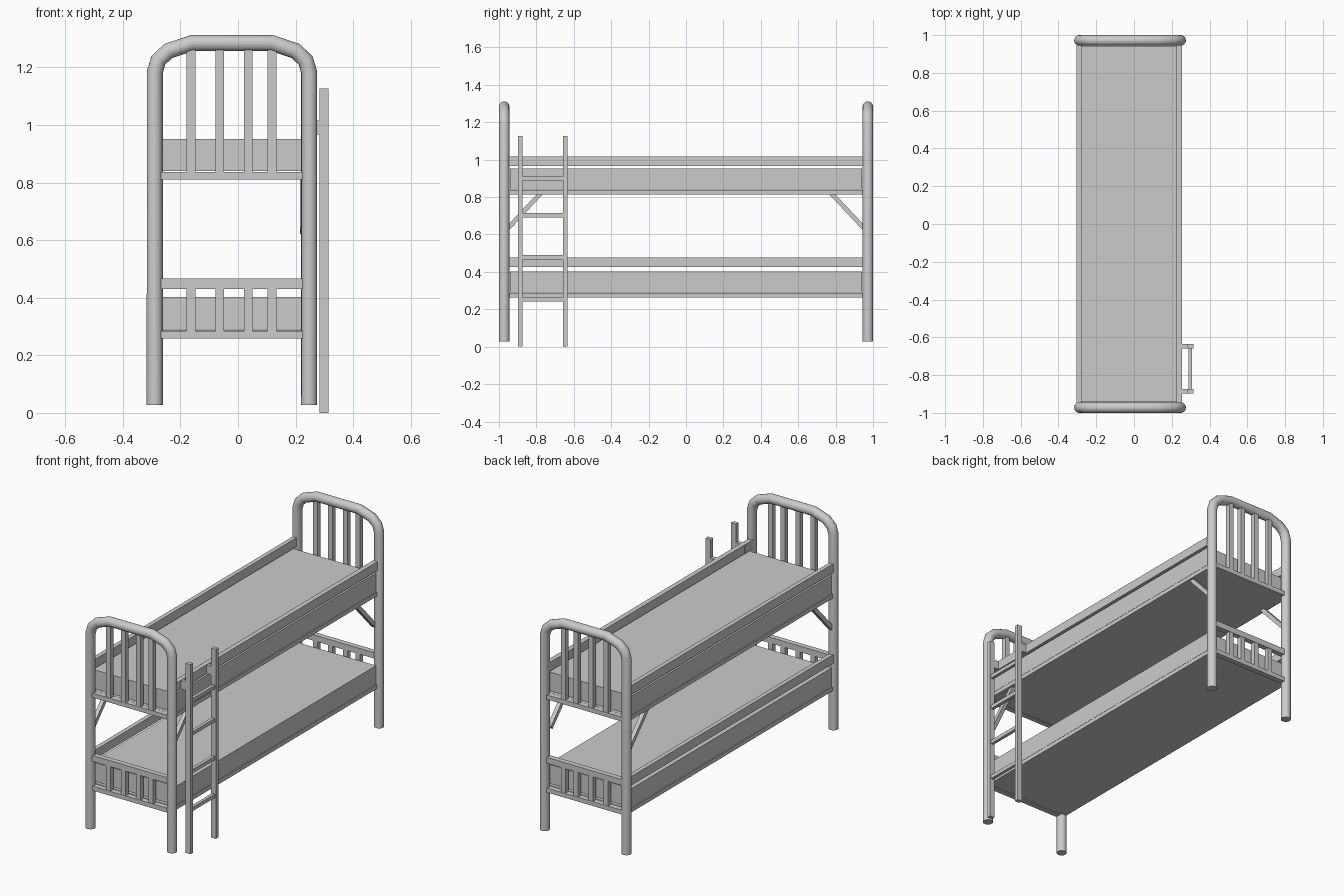
import bpy
from mathutils import Vector

if "Cube" in bpy.data.objects:
    bpy.data.objects.remove(bpy.data.objects["Cube"])

CX = -0.021      # centre of the bed frame; the ladder sits outside it
END = 0.972      # distance of the end frames from the middle
BRACE_X = (-0.285, 0.227)


def box(name, x0, x1, y0, y1, z0, z1):
    bpy.ops.mesh.primitive_cube_add(size=1, location=((x0+x1)/2, (y0+y1)/2, (z0+z1)/2))
    o = bpy.context.object
    o.name = name
    o.scale = (x1-x0, y1-y0, z1-z0)
    bpy.ops.object.transform_apply(location=False, rotation=False, scale=True)
    return o


def bar(name, a, b, wide, thick):
    # square bar between two points in a plane of constant x
    a, b = Vector(a), Vector(b)
    d = b - a
    bpy.ops.mesh.primitive_cube_add(size=1, location=(a+b)/2)
    o = bpy.context.object
    o.name = name
    o.scale = (wide, thick, d.length)
    o.rotation_euler = d.to_track_quat('Z', 'X').to_euler() if d.x else Vector((0, 0, 1)).rotation_difference(d).to_euler()


def tube(name, pts, radius):
    cu = bpy.data.curves.new(name, 'CURVE')
    cu.dimensions = '3D'
    cu.bevel_depth = radius
    cu.bevel_resolution = 6
    cu.use_fill_caps = True
    sp = cu.splines.new('POLY')
    sp.points.add(len(pts)-1)
    for p, co in zip(sp.points, pts):
        p.co = (*co, 1)
    o = bpy.data.objects.new(name, cu)
    bpy.context.collection.objects.link(o)
    bpy.ops.object.select_all(action='DESELECT')
    o.select_set(True)
    bpy.context.view_layer.objects.active = o
    bpy.ops.object.convert(target='MESH')
    bpy.ops.object.shade_smooth_by_angle()


# end frames: bent tube, slats and cross rails
half = [(0.268, 0.028), (0.268, 1.183), (0.256, 1.224), (0.221, 1.257), (0.14, 1.284)]
for side, label in ((-1, "front"), (1, "back")):
    y = side * END
    arch = [(CX-x, y, z) for x, z in half] + [(CX+x, y, z) for x, z in reversed(half)]
    tube(label + "_arch_frame", arch, 0.028)
    for i, x in enumerate((-0.163, -0.063, 0.035, 0.118)):
        box(f"{label}_upper_slat_{i}", x-0.015, x+0.015, y-0.014, y+0.014, 0.825, 1.28)
        box(f"{label}_lower_slat_{i}", x-0.015, x+0.015, y-0.014, y+0.014, 0.27, 0.45)
    box(label + "_lower_top_rail", -0.28, 0.24, y-0.016, y+0.016, 0.431, 0.466)
    for z, level in ((0.258, "lower"), (0.811, "upper")):
        box(f"{label}_{level}_cross_rail", -0.28, 0.24, y-0.016, y+0.016, z, z+0.026)
    # diagonal braces under the upper bunk
    for i, x in enumerate(BRACE_X):
        bar(f"{label}_brace_{i}", (x, side*0.955, 0.63), (x, side*0.775, 0.822), 0.024, 0.024)

# bunks: base, mattress
for z, level in ((0.263, "lower"), (0.813, "upper")):
    box(level + "_base", -0.302, 0.252, -0.955, 0.955, z, z+0.024)
    box(level + "_mattress", -0.300, 0.250, -0.94, 0.94, z+0.027, z+0.139)

# guard rails
box("upper_guard_left", -0.304, -0.278, -0.96, 0.96, 0.965, 1.018)
box("upper_guard_right", 0.225, 0.254, -0.96, 0.96, 0.965, 1.018)
box("lower_guard_left", -0.304, -0.278, -0.96, 0.96, 0.425, 0.478)

# ladder with hooks over the upper guard rail
for i, y in enumerate((-0.885, -0.646)):
    box(f"ladder_stile_{i}", 0.283, 0.315, y-0.012, y+0.012, 0, 1.126)
    box(f"ladder_hook_{i}", 0.222, 0.29, y-0.012, y+0.012, 0.966, 1.016)
for i, z in enumerate((0.253, 0.478, 0.703, 0.9)):
    box(f"ladder_rung_{i}", 0.289, 0.308, -0.885, -0.646, z-0.011, z+0.011)
